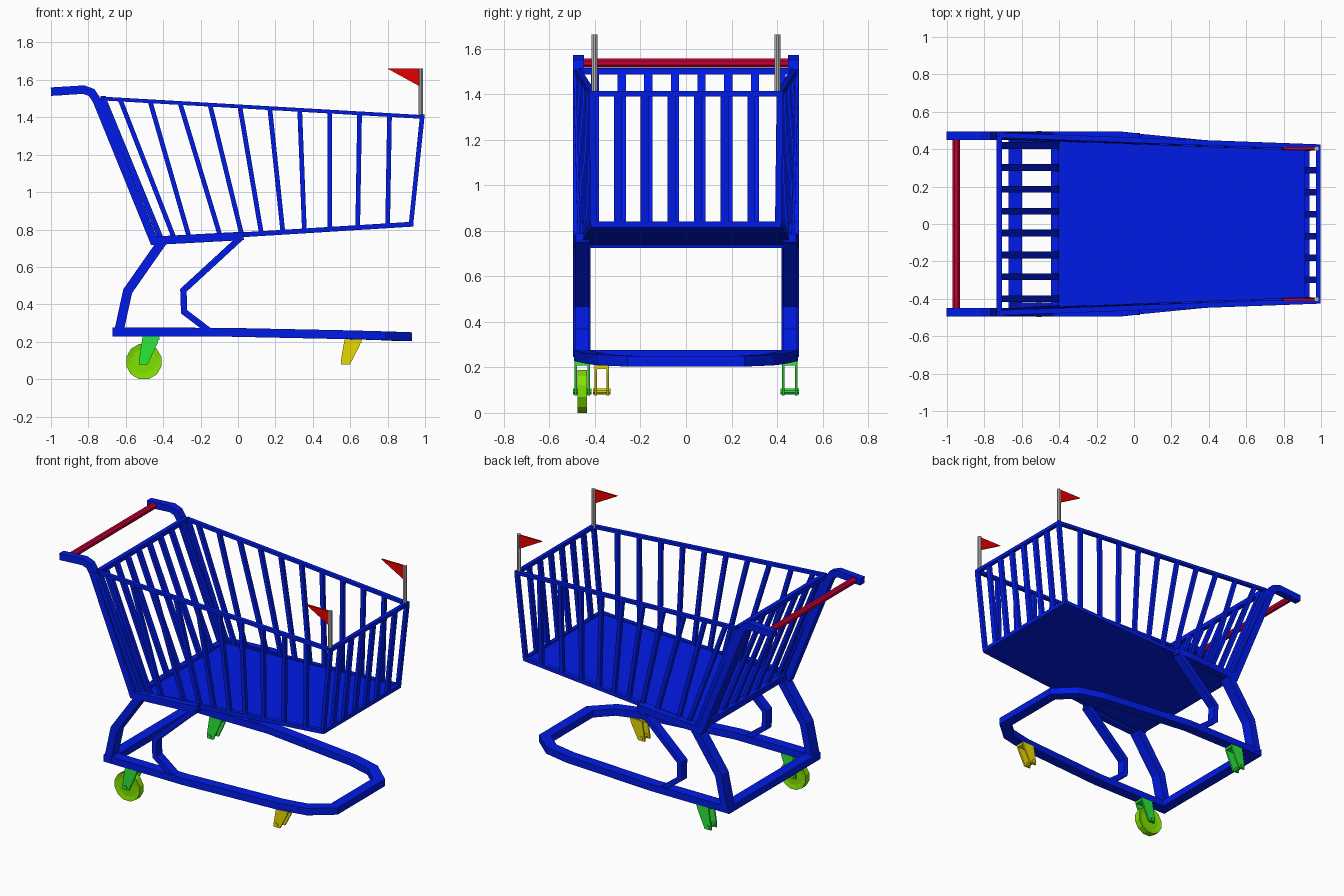
import bpy, bmesh, math
from mathutils import Vector, Matrix

cube = bpy.data.objects.get("Cube")
if cube:
    bpy.data.objects.remove(cube, do_unlink=True)


def material(name, rgb):
    m = bpy.data.materials.new(name)
    m.use_nodes = True
    colour = (*rgb, 1)
    m.diffuse_color = colour
    m.node_tree.nodes["Principled BSDF"].inputs["Base Color"].default_value = colour
    return m


BLUE = material("blue frame", (0, 0.011, 0.8))
CRIMSON = material("crimson handle", (0.57, 0, 0.036))
RED = material("red flag", (0.8, 0, 0))
GREY = material("grey pole", (0.5, 0.5, 0.5))
LIME = material("lime wheel", (0.22, 0.75, 0))
GREEN = material("green fork", (0.026, 0.8, 0.04))
YELLOW = material("yellow fork", (0.8, 0.69, 0))

Y = Vector((0, 1, 0))
Z = Vector((0, 0, 1))


def finish(name, bm, mat):
    bmesh.ops.recalc_face_normals(bm, faces=bm.faces)
    mesh = bpy.data.meshes.new(name)
    bm.to_mesh(mesh)
    bm.free()
    mesh.materials.append(mat)
    ob = bpy.data.objects.new(name, mesh)
    bpy.context.collection.objects.link(ob)
    return ob


def bar(name, path, wide, thick, ref=Y, closed=False, mat=BLUE):
    """Mitred rectangular tube; wide runs along ref, thick across it."""
    pts = [Vector(p) for p in path]
    n = len(pts)
    wides = wide if isinstance(wide, list) else [wide] * n
    bm = bmesh.new()
    rings = []
    for i, p in enumerate(pts):
        before = (p - pts[i - 1]).normalized() if i or closed else None
        after = (pts[(i + 1) % n] - p).normalized() if i < n - 1 or closed else None
        before, after = before or after, after or before
        t = (before + after).normalized()
        across = t.cross(ref).normalized() * (thick / 2 / max(t.dot(before), 0.4))
        along = ref * wides[i] / 2
        rings.append([bm.verts.new(p + across * a + along * b)
                      for a, b in ((1, 1), (1, -1), (-1, -1), (-1, 1))])
    for i in range(n if closed else n - 1):
        a, b = rings[i], rings[(i + 1) % n]
        for k in range(4):
            j = (k + 1) % 4
            bm.faces.new((a[k], a[j], b[j], b[k]))
    if not closed:
        bm.faces.new(rings[0])
        bm.faces.new(rings[-1])
    return finish(name, bm, mat)


def prism(name, profile, y, depth, mat):
    """Side profile in x and z, extruded across y."""
    bm = bmesh.new()
    face = bm.faces.new([bm.verts.new((px, y - depth / 2, pz)) for px, pz in profile])
    out = bmesh.ops.extrude_face_region(bm, geom=[face])
    moved = [v for v in out["geom"] if isinstance(v, bmesh.types.BMVert)]
    bmesh.ops.translate(bm, verts=moved, vec=Y * depth)
    return finish(name, bm, mat)


def rod(name, centre, radius, length, sides, mat, axis="Y", hub=0):
    """Faceted cylinder, with recessed end caps when hub is set."""
    bm = bmesh.new()
    turn = Matrix.Rotation(math.pi / 2, 4, "X") if axis == "Y" else Matrix()
    spin = Matrix.Rotation(math.pi / sides, 4, "Z")
    bmesh.ops.create_cone(bm, cap_ends=True, segments=sides, radius1=radius,
                          radius2=radius, depth=length,
                          matrix=Matrix.Translation(centre) @ turn @ spin)
    if hub:
        caps = [f for f in bm.faces if len(f.verts) > 4]
        bmesh.ops.inset_individual(bm, faces=caps, thickness=hub, depth=-0.006)
    return finish(name, bm, mat)


def mix(a, b, t):
    return Vector(a).lerp(Vector(b), t)


# Basket corners on the +y side
top_back, top_front = (-0.72, 0.475, 1.5), (0.985, 0.412, 1.402)
low_back, low_front = (-0.41, 0.455, 0.745), (0.925, 0.405, 0.828)
slat_tops = [-0.63 + 0.16 * i for i in range(10)]
slat_feet = [-0.34, -0.26, -0.095, 0.02, 0.125, 0.24, 0.355, 0.49, 0.64, 0.8]

for s, side in ((1, "left"), (-1, "right")):
    def flip(*pts):
        return [(p[0], p[1] * s, p[2]) for p in pts]

    # Handle arm running down the back and under the basket
    y = 0.472
    bar("handle_arm_" + side, flip((-1, y, 1.537), (-0.825, y, 1.548), (-0.782, y, 1.532),
        (-0.755, y, 1.49), (-0.45, y, 0.74), (-0.08, y, 0.76), (0.03, y - 0.012, 0.766)),
        0.047, 0.045)
    # Rear leg and bent brace
    y = 0.457
    bar("rear_leg_" + side, flip((-0.405, y, 0.735), (-0.59, y, 0.47), (-0.638, y, 0.25)),
        0.077, 0.05)
    bar("brace_" + side, flip((0.02, y, 0.762), (-0.292, y, 0.475), (-0.288, y, 0.36),
        (-0.15, y, 0.255)), 0.06, 0.034)
    # Basket side rails and slats
    bar("top_rail_" + side, flip(top_back, top_front), 0.028, 0.02)
    bar("bottom_rail_" + side, flip(low_back, low_front), 0.028, 0.026)
    bar("front_corner_post_" + side, flip(top_front, low_front), 0.028, 0.024)
    bar("back_frame_" + side, flip(top_back, low_back), 0.04, 0.03)
    for i, (xt, xf) in enumerate(zip(slat_tops, slat_feet)):
        a = mix(top_back, top_front, (xt - top_back[0]) / (top_front[0] - top_back[0]))
        b = mix(low_back, low_front, (xf - low_back[0]) / (low_front[0] - low_back[0]))
        bar(f"side_slat_{side}_{i + 1}", flip(a, b), 0.026, 0.025)
    # Flag on its pole
    rod("flag_pole_" + side, (0.977, s * 0.402, 1.53), 0.0135, 0.264, 8, GREY, "Z")
    prism("flag_" + side, [(0.972, 1.66), (0.8, 1.66), (0.972, 1.565)], s * 0.405, 0.012, RED)

# Front and back panels
for i in range(8):
    y = (i - 3.5) * 0.117
    if 0 < i < 7:
        bar(f"front_slat_{i}", [(0.983, y - 0.006, 1.402), (0.925, y - 0.006, 0.828)],
            0.035, 0.022)
    bar(f"back_slat_{i + 1}", [(-0.72, y + 0.01, 1.5), (-0.41, y + 0.01, 0.745)], 0.036, 0.022)
for name, x, z, half, size in (("front_top_rail", 0.985, 1.402, 0.425, 0.024),
                               ("front_bottom_rail", 0.925, 0.828, 0.415, 0.026),
                               ("back_top_rail", -0.72, 1.5, 0.47, 0.03),
                               ("back_bottom_rail", -0.425, 0.745, 0.46, 0.04)):
    bar(name, [(x, -half, z), (x, half, z)], size, size, ref=Z)

# Basket floor
bar("basket_floor", [(-0.41, 0, 0.742), (0.925, 0, 0.824)], [0.89, 0.81], 0.016)

# Push handle
rod("push_handle", (-0.95, 0, 1.537), 0.022, 0.9, 8, CRIMSON)

# Lower chassis loop
half_loop = [(-0.635, 0.457, 0.252), (-0.07, 0.457, 0.251), (0.6, 0.392, 0.237),
             (0.77, 0.35, 0.232), (0.895, 0.24, 0.227)]
bar("chassis", half_loop + [(x, -y, z) for x, y, z in reversed(half_loop)],
    0.047, 0.07, ref=Z, closed=True)


# Caster forks: two tapered cheeks, a bridge and an axle
def fork(name, x, y, gap, top, mat):
    cheek = [(x - 0.005, top), (x + 0.085, top), (x + 0.075, top - 0.035),
             (x + 0.022, 0.077), (x - 0.025, 0.077), (x - 0.025, 0.1)]
    for s in (1, -1):
        prism(f"{name}_cheek_{'left' if s > 0 else 'right'}", cheek, y + s * gap, 0.011, mat)
    bar(name + "_bridge", [(x - 0.005, y, top - 0.012), (x + 0.085, y, top - 0.012)],
        gap * 2, 0.016, mat=mat)
    rod(name + "_axle", (x - 0.003, y, 0.094), 0.014, gap * 2 + 0.024, 8, mat)


fork("rear_left_fork", -0.505, 0.455, 0.029, 0.228, GREEN)
fork("rear_right_fork", -0.505, -0.455, 0.029, 0.228, GREEN)
fork("front_right_fork", 0.575, -0.37, 0.027, 0.213, YELLOW)

# Wheel with recessed hubs
rod("wheel", (-0.503, -0.455, 0.094), 0.094 / math.cos(math.pi / 12), 0.042, 12, LIME, hub=0.03)
